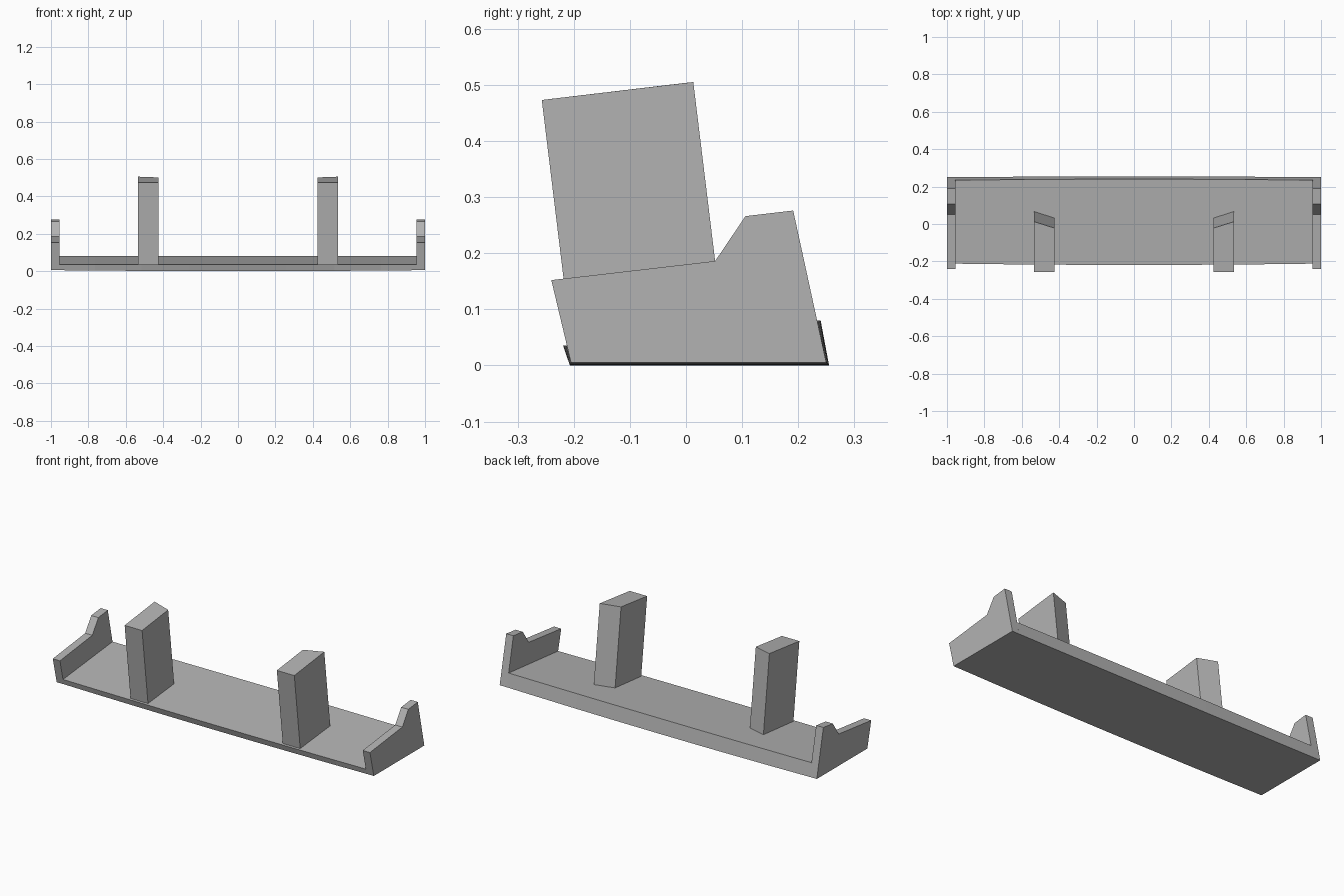
import bpy
import bmesh

cube = bpy.data.objects.get("Cube")
if cube:
    bpy.data.objects.remove(cube, do_unlink=True)

grey = bpy.data.materials.new("plain_grey")
grey.use_nodes = True
colour = (0.45, 0.45, 0.45, 1)
grey.diffuse_color = colour
grey.node_tree.nodes["Principled BSDF"].inputs["Base Color"].default_value = colour


def loft(name, sections):
    """Join matching cross-sections into a closed solid."""
    bm = bmesh.new()
    rings = [[bm.verts.new(p) for p in s] for s in sections]
    n = len(rings[0])
    for a, b in zip(rings, rings[1:]):
        for i in range(n):
            j = (i + 1) % n
            bm.faces.new((a[i], a[j], b[j], b[i]))
    bm.faces.new(rings[0])
    bm.faces.new(rings[-1])
    bmesh.ops.recalc_face_normals(bm, faces=bm.faces)
    mesh = bpy.data.meshes.new(name)
    bm.to_mesh(mesh)
    bm.free()
    mesh.materials.append(grey)
    obj = bpy.data.objects.new(name, mesh)
    bpy.context.collection.objects.link(obj)
    return obj


# Wedge-shaped base, bowed slightly out towards the middle
half = 0.957
stations = [half * t for t in (-1, -0.8, -0.54, -0.27, 0, 0.27, 0.54, 0.8, 1)]
base = []
for x in stations:
    bow = 1 - (x / half) ** 2
    base.append([(x, -0.205 - 0.002 * bow, 0.005 * (1 - bow)),
                 (x, -0.212 - 0.007 * bow, 0.035),
                 (x, 0.234 + 0.006 * bow, 0.08),
                 (x, 0.25 + 0.005 * bow, 0.005 * (1 - bow))])
loft("base", base)

# Stepped end plates and leaning posts, mirrored left and right
plate = [(-0.205, 0.005), (-0.24, 0.152), (0.052, 0.186),
         (0.106, 0.266), (0.191, 0.276), (0.25, 0.005)]
lean = -0.122   # change in y per unit of height
for side, label in ((1, "left"), (-1, "right")):
    loft(label + "_end_plate",
         [[(side * x, y, z) for y, z in plate] for x in (0.955, 1.0)])

    # The back of each post is angled, so its outer side is deeper
    post = []
    for x, back, top in ((0.425, -0.022, 0.501), (0.535, 0.013, 0.505)):
        low = 0.02
        post.append([(side * x, -0.257, 0.473),
                     (side * x, back, top),
                     (side * x, back + lean * (low - top), low),
                     (side * x, -0.257 + lean * (low - 0.473), low)])
    loft(label + "_post", post)
